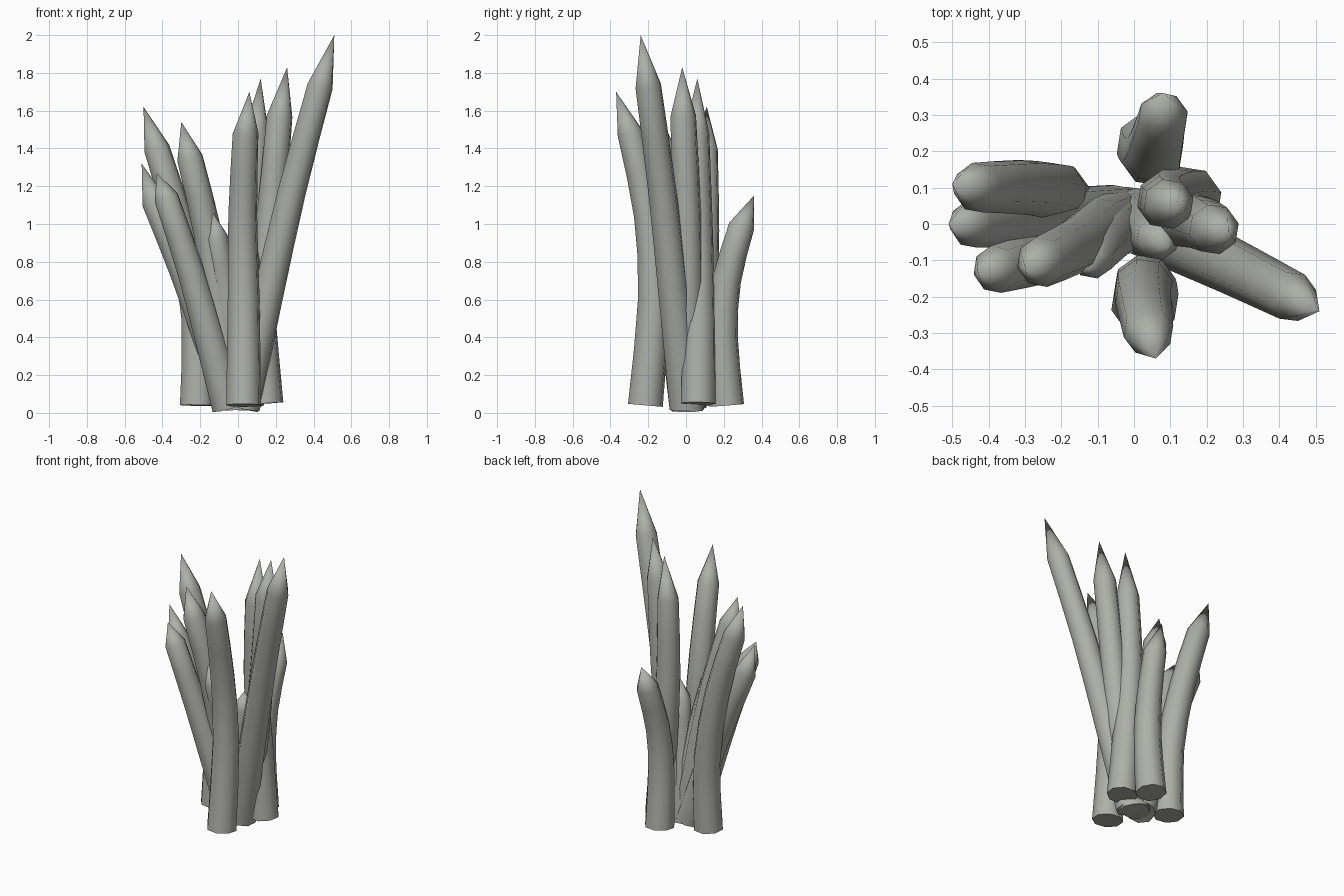
import bpy, bmesh, math
from mathutils import Vector

if "Cube" in bpy.data.objects:
    bpy.data.objects.remove(bpy.data.objects["Cube"])

mat = bpy.data.materials.new("stone_grey")
mat.diffuse_color = (0.42, 0.43, 0.395, 1)
mat.use_nodes = True
mat.node_tree.nodes["Principled BSDF"].inputs["Base Color"].default_value = mat.diffuse_color
SIDES = 8


def bend(pts, t):
    """Point on a smooth curve through evenly numbered points."""
    n = len(pts) - 1
    i = min(int(t * n), n - 1)
    u = t * n - i
    p1, p2 = pts[i], pts[i + 1]
    p0 = pts[i - 1] if i > 0 else p1 * 2 - p2
    p3 = pts[i + 2] if i + 2 <= n else p2 * 2 - p1
    return 0.5 * (2 * p1 + (p2 - p0) * u + (2 * p0 - 5 * p1 + 4 * p2 - p3) * u * u
                  + (3 * p1 - p0 - 3 * p2 + p3) * u ** 3)


def stalk(name, points, tip, r0=0.095, r1=0.07, rings=7):
    """Tapered octagonal tube along a bent path with a pointed end."""
    pts = [Vector(p) for p in points]
    bm = bmesh.new()
    loops = []
    for k in range(rings):
        t = k / (rings - 1)
        c = bend(pts, t)
        d = (bend(pts, min(t + 0.05, 1)) - bend(pts, max(t - 0.05, 0))).normalized()
        ax = (Vector((1, 0, 0)) - d * d.x).normalized()
        ay = d.cross(ax)
        r = r0 + (r1 - r0) * t
        loops.append([bm.verts.new(c + r * (ax * math.cos(a) + ay * math.sin(a)))
                      for a in (2 * math.pi * (s + 0.3) / SIDES for s in range(SIDES))])
    for a, b in zip(loops, loops[1:]):
        for s in range(SIDES):
            n = (s + 1) % SIDES
            bm.faces.new((a[s], a[n], b[n], b[s]))
    top = bm.verts.new(tip)
    for s in range(SIDES):
        bm.faces.new((loops[-1][s], loops[-1][(s + 1) % SIDES], top))
    bm.faces.new(loops[0][::-1])
    me = bpy.data.meshes.new(name)
    bm.to_mesh(me)
    bm.free()
    me.materials.append(mat)
    ob = bpy.data.objects.new(name, me)
    bpy.context.collection.objects.link(ob)
    bpy.context.view_layer.objects.active = ob
    ob.select_set(True)
    bpy.ops.object.shade_smooth_by_angle(angle=math.radians(50))
    ob.select_set(False)


# Outer ring: upright at the base, curving outward above
stalk("front_stalk", [(.03, -.215, .04), (.03, -.17, .6), (.025, -.2, 1.05), (.04, -.295, 1.48)],
      (.06, -.37, 1.70))
stalk("back_stalk", [(.045, .215, .04), (.05, .19, .4), (.06, .215, .7), (.08, .295, .99)],
      (.08, .36, 1.15))
stalk("left_stalk", [(-.215, .07, .04), (-.215, .085, .5), (-.3, .1, .97), (-.43, .1, 1.40)],
      (-.50, .11, 1.62))
stalk("right_stalk", [(.148, .065, .05), (.115, .07, .5), (.085, .065, 1.0), (.095, .055, 1.48)],
      (.12, .06, 1.77))

# Inner stalks: fan out from the middle of the clump
stalk("tall_right_stalk", [(.03, 0, .03), (.15, -.06, .58), (.285, -.125, 1.17), (.435, -.20, 1.73)],
      (.51, -.24, 2.0), .09)
stalk("inner_right_stalk", [(.02, .01, .02), (.12, .01, .55), (.175, .005, 1.05), (.22, -.015, 1.57)],
      (.26, -.02, 1.83), .09)
stalk("inner_left_stalk", [(-.02, .01, .03), (-.09, -.01, .5), (-.16, -.06, .95), (-.255, -.105, 1.35)],
      (-.30, -.12, 1.54), .09)
stalk("outer_left_stalk", [(-.04, .02, .035), (-.16, .02, .4), (-.29, .01, .75), (-.445, 0, 1.12)],
      (-.51, 0, 1.32), .09, .067)
stalk("front_left_stalk", [(-.05, 0, .03), (-.15, -.05, .4), (-.25, -.09, .75), (-.38, -.125, 1.14)],
      (-.43, -.13, 1.27), .09, .066)
stalk("short_left_stalk", [(-.01, .01, .02), (-.04, -.01, .35), (-.07, -.04, .65), (-.115, -.09, .93)],
      (-.14, -.12, 1.07), .085, .062)
stalk("short_inner_stalk", [(0, .02, .02), (.02, 0, .3), (.04, -.02, .55), (.065, -.04, .8)],
      (.09, -.06, .92), .085, .06)
